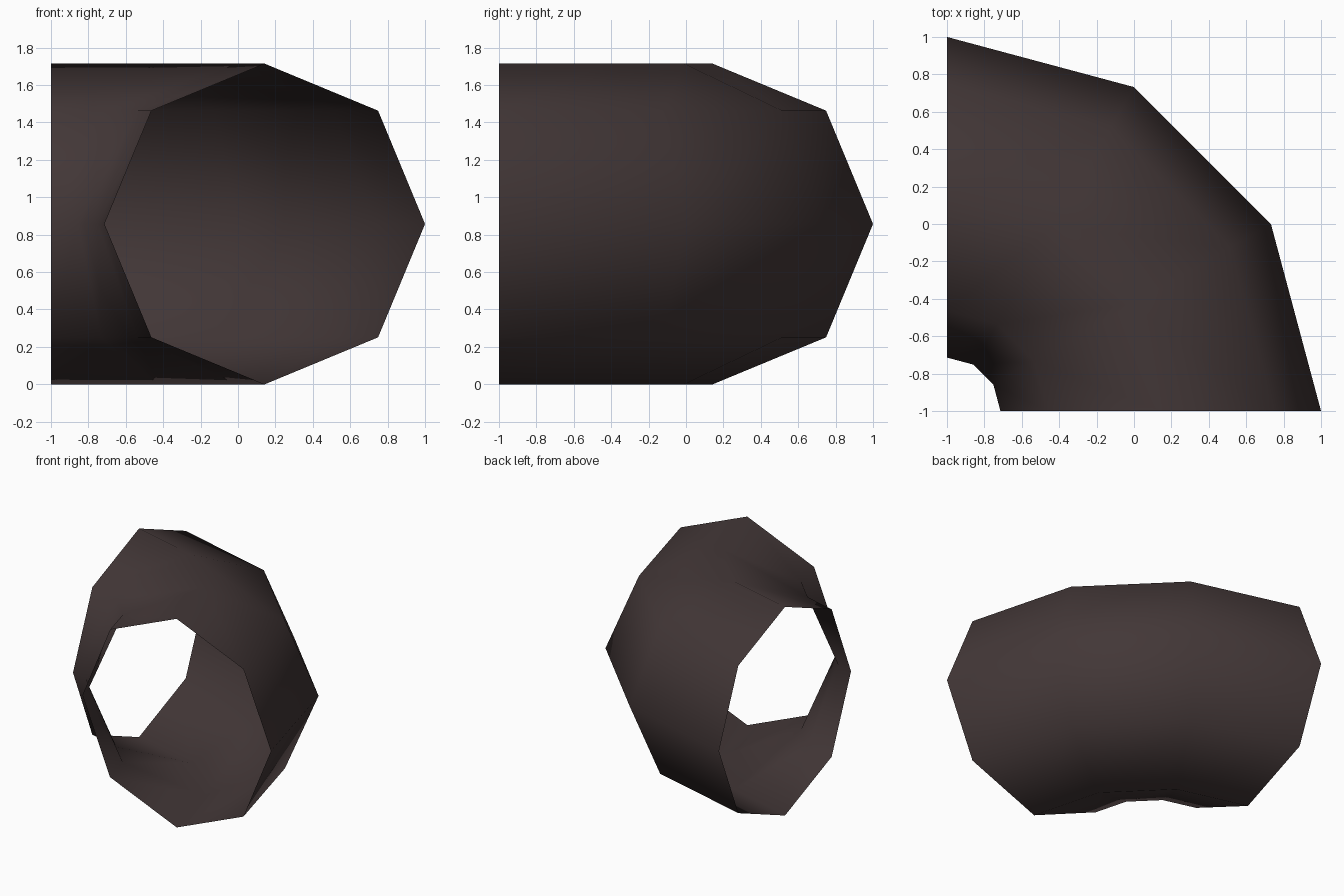
import bpy, bmesh, math
from mathutils import Matrix, Vector

if "Cube" in bpy.data.objects:
    bpy.data.objects.remove(bpy.data.objects["Cube"])

# Sizes: a quarter bend swept about the corner (-1, -1)
TUBE_R = 0.857
BEND_R = 2.0 - TUBE_R
SIDES, STEPS = 8, 3
corner = Vector((-1, -1, TUBE_R))

mat = bpy.data.materials.new("dark brown")
mat.diffuse_color = (0.055, 0.038, 0.038, 1)
mat.use_nodes = True
mat.node_tree.nodes["Principled BSDF"].inputs["Base Color"].default_value = mat.diffuse_color

# Octagonal rings turned around the corner, open at both ends
bm = bmesh.new()
rings = []
for i in range(STEPS + 1):
    turn = Matrix.Rotation(math.radians(90 * i / STEPS), 3, 'Z')
    ring = []
    for k in range(SIDES):
        a = math.tau * k / SIDES
        p = Vector((BEND_R + TUBE_R * math.cos(a), 0, TUBE_R * math.sin(a)))
        ring.append(bm.verts.new(corner + turn @ p))
    rings.append(ring)

# Pipe wall between neighbouring rings
for lo, hi in zip(rings, rings[1:]):
    for k in range(SIDES):
        n = (k + 1) % SIDES
        f = bm.faces.new((lo[k], hi[k], hi[n], lo[n]))
        f.smooth = True
        out = f.calc_center_median()
        d = out - corner
        flat = Vector((d.x, d.y, 0)).normalized() * BEND_R
        if f.normal.dot(f.normal) == 0:
            f.normal_update()
        if f.normal.dot(d - flat) < 0:
            f.normal_flip()

mesh = bpy.data.meshes.new("pipe_elbow")
bm.to_mesh(mesh)
bm.free()
mesh.materials.append(mat)
elbow = bpy.data.objects.new("pipe_elbow", mesh)
bpy.context.collection.objects.link(elbow)
